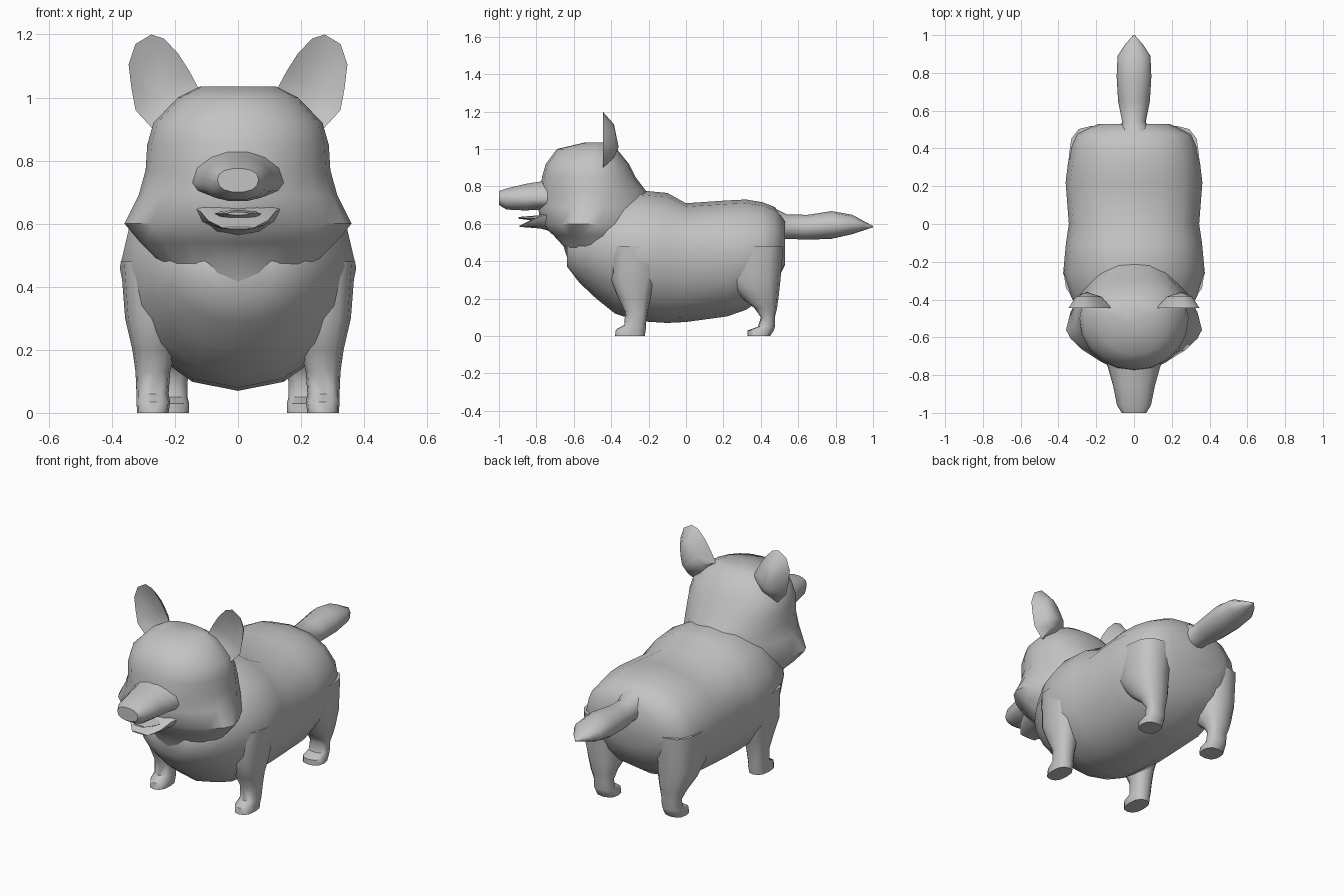
import bpy, bmesh, math

fur = bpy.data.materials.new("grey fur")
fur.diffuse_color = (0.55, 0.55, 0.55, 1)


def finish(name, bm, mirror=False):
    bmesh.ops.recalc_face_normals(bm, faces=bm.faces[:])
    me = bpy.data.meshes.new(name)
    bm.to_mesh(me)
    bm.free()
    me.materials.append(fur)
    me.shade_smooth()
    me.set_sharp_from_angle(angle=math.radians(50))
    ob = bpy.data.objects.new(name, me)
    bpy.context.collection.objects.link(ob)
    if mirror:
        ob.modifiers.new("mirror", 'MIRROR')
    return ob


def loft(name, axis, rings, sides=16, mirror=False):
    """Ring: (position, low, high, widest, half width, exponent, centre x).
    Axis 'y' runs low/high along z, axis 'z' runs low/high along y."""
    bm = bmesh.new()
    loops = []
    for pos, lo, hi, mid, w, n, cx in rings:
        loop = []
        for i in range(sides):
            t = 2 * math.pi * i / sides
            c, s = math.cos(t), math.sin(t)
            u = cx + math.copysign(abs(c) ** (2 / n), c) * w
            v = mid + math.copysign(abs(s) ** (2 / n), s) * ((hi - mid) if s > 0 else (mid - lo))
            loop.append(bm.verts.new((u, pos, v) if axis == 'y' else (u, v, pos)))
        loops.append(loop)
    for a, b in zip(loops, loops[1:]):
        for i in range(sides):
            j = (i + 1) % sides
            bm.faces.new((a[i], a[j], b[j], b[i]))
    bm.faces.new(loops[0])
    bm.faces.new(loops[-1])
    return finish(name, bm, mirror)


# Barrel body from chest to rump
loft("body", 'y', [
    (-0.635, 0.37, 0.52, 0.45, 0.12, 2, 0),
    (-0.57, 0.285, 0.62, 0.46, 0.22, 2, 0),
    (-0.48, 0.20, 0.70, 0.47, 0.285, 2, 0),
    (-0.38, 0.12, 0.75, 0.47, 0.335, 2, 0),
    (-0.26, 0.08, 0.78, 0.46, 0.375, 2, 0),
    (-0.10, 0.07, 0.765, 0.46, 0.36, 2.1, 0),
    (0.00, 0.075, 0.71, 0.45, 0.345, 2.2, 0),
    (0.22, 0.105, 0.725, 0.45, 0.362, 2.2, 0),
    (0.32, 0.14, 0.73, 0.45, 0.35, 2.2, 0),
    (0.41, 0.20, 0.715, 0.45, 0.335, 2.2, 0),
    (0.475, 0.27, 0.69, 0.46, 0.305, 2.2, 0),
    (0.53, 0.38, 0.62, 0.50, 0.19, 2, 0)])

# Head with pointed cheeks, running down into the neck
loft("head", 'z', [
    (0.40, -0.63, -0.20, -0.45, 0.20, 2, 0),
    (0.48, -0.655, -0.16, -0.50, 0.25, 1.8, 0),
    (0.54, -0.71, -0.14, -0.54, 0.31, 1.6, 0),
    (0.60, -0.78, -0.12, -0.56, 0.36, 1.5, 0),
    (0.69, -0.79, -0.16, -0.53, 0.315, 1.7, 0),
    (0.77, -0.78, -0.21, -0.50, 0.293, 1.9, 0),
    (0.85, -0.77, -0.27, -0.50, 0.288, 2.1, 0),
    (0.92, -0.75, -0.305, -0.50, 0.268, 2.1, 0),
    (1.00, -0.69, -0.37, -0.49, 0.19, 2.1, 0),
    (1.035, -0.54, -0.42, -0.47, 0.12, 2, 0)], 20)

# Upper muzzle
loft("muzzle", 'y', [
    (-0.66, 0.66, 0.86, 0.73, 0.17, 2, 0),
    (-0.77, 0.675, 0.83, 0.73, 0.135, 2, 0),
    (-0.86, 0.67, 0.815, 0.73, 0.11, 2.2, 0),
    (-0.96, 0.675, 0.79, 0.735, 0.09, 2.4, 0),
    (-1.00, 0.70, 0.775, 0.74, 0.065, 2.4, 0)], 14)

# Lower jaw and tongue
loft("lower_jaw", 'y', [
    (-0.70, 0.555, 0.68, 0.655, 0.15, 2, 0),
    (-0.78, 0.575, 0.65, 0.64, 0.12, 2, 0),
    (-0.84, 0.58, 0.615, 0.61, 0.095, 2, 0),
    (-0.89, 0.583, 0.59, 0.587, 0.05, 2, 0)], 12)
loft("tongue", 'y', [
    (-0.72, 0.59, 0.65, 0.63, 0.08, 2, 0),
    (-0.84, 0.62, 0.642, 0.632, 0.07, 2, 0),
    (-0.895, 0.627, 0.637, 0.632, 0.035, 2, 0)], 10)

# Tail
loft("tail", 'y', [
    (0.46, 0.50, 0.69, 0.60, 0.11, 2, 0),
    (0.54, 0.52, 0.65, 0.58, 0.062, 2, 0),
    (0.65, 0.515, 0.648, 0.58, 0.084, 2, 0),
    (0.78, 0.52, 0.668, 0.59, 0.092, 2, 0),
    (0.89, 0.545, 0.648, 0.595, 0.087, 2, 0),
    (0.95, 0.565, 0.615, 0.59, 0.048, 2, 0),
    (1.00, 0.582, 0.588, 0.585, 0.004, 2, 0)], 12)


def leg(name, rows):
    # Row: (z, front y, back y, inner x, outer x)
    loft(name, 'z', [(z, f, b, (f + b) / 2, (o - i) / 2, 2.5, (o + i) / 2)
                     for z, f, b, i, o in rows], 12, True)


leg("front_leg", [
    (0.48, -0.40, -0.12, 0.16, 0.372),
    (0.30, -0.40, -0.16, 0.18, 0.358),
    (0.20, -0.36, -0.19, 0.20, 0.335),
    (0.13, -0.325, -0.205, 0.215, 0.325),
    (0.06, -0.33, -0.215, 0.22, 0.322),
    (0.035, -0.375, -0.215, 0.215, 0.322),
    (0.00, -0.38, -0.22, 0.22, 0.32)])
leg("hind_leg", [
    (0.48, 0.20, 0.52, 0.10, 0.345),
    (0.30, 0.22, 0.505, 0.12, 0.34),
    (0.21, 0.29, 0.495, 0.13, 0.315),
    (0.15, 0.365, 0.487, 0.15, 0.29),
    (0.10, 0.40, 0.475, 0.16, 0.27),
    (0.05, 0.385, 0.475, 0.16, 0.27),
    (0.03, 0.33, 0.47, 0.155, 0.275),
    (0.00, 0.33, 0.45, 0.155, 0.275)])

# Ears: outline with a hollow front and a rounded back
rim = [(0.12, 1.02), (0.155, 1.085), (0.19, 1.14), (0.235, 1.187), (0.275, 1.20), (0.325, 1.17),
       (0.347, 1.105), (0.338, 1.03), (0.325, 0.96), (0.27, 0.90), (0.19, 0.93)]
bm = bmesh.new()


def ear_ring(k, y):
    return [bm.verts.new((0.25 + (x - 0.25) * k, y, 1.03 + (z - 1.03) * k)) for x, z in rim]


edge = ear_ring(1, -0.445)
for mid_y, centre_y in ((-0.425, -0.415), (-0.385, -0.36)):
    inner = ear_ring(0.6, mid_y)
    tip = bm.verts.new((0.25, centre_y, 1.01))
    for i in range(len(rim)):
        j = (i + 1) % len(rim)
        bm.faces.new((edge[i], edge[j], inner[j], inner[i]))
        bm.faces.new((inner[i], inner[j], tip))
finish("ear", bm, True)
